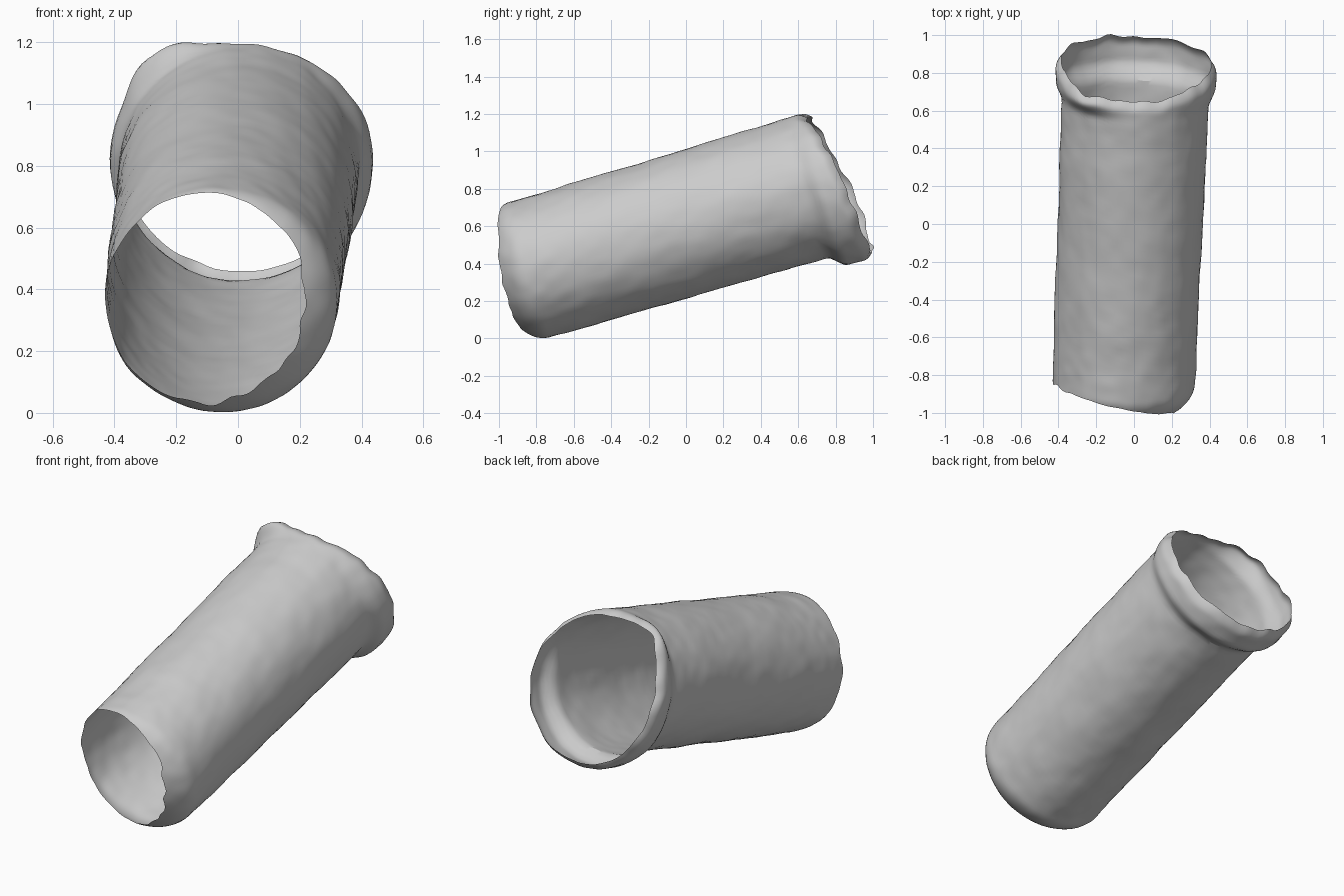
import bpy, bmesh
from math import sin, cos, pi, exp
from mathutils import Vector, noise

if "Cube" in bpy.data.objects:
    bpy.data.objects.remove(bpy.data.objects["Cube"])

# Tilted axis of the tube and its two cross directions
CENTRE = Vector((-0.02, 0, 0.612))
AXIS = Vector((0.04, 1, 0.295)).normalized()
SIDE = AXIS.cross(Vector((0, 0, 1))).normalized()
UP = SIDE.cross(AXIS)
ROWS, SEGMENTS = 76, 112


def ragged(a, seed, size):
    return size * noise.noise(Vector((cos(a) * 4, sin(a) * 4, seed)))


# Oblique open ends: distance along the axis at each angle
def front_rim(a):
    return -0.95 - 0.075 * cos(a + pi / 6) + ragged(a, 3, 0.02)


def back_rim(a):
    return 0.862 - 0.065 * sin(a) + 0.018 * cos(2 * a) + ragged(a, 9, 0.025)


def radius(s, a):
    r = 0.384 + 0.008 * s
    # rounded-in front shoulder
    r -= 0.11 * (max(0, -0.87 - s) / 0.15) ** 2
    # swollen back collar, fuller below and at one upper corner
    w = min(1, max(0, (s - 0.67) / 0.1))
    w = w * w * (3 - 2 * w)
    corner = exp(-((a - 0.71 * pi) / 0.36) ** 2)
    r += w * (0.034 - 0.032 * sin(a) + 0.055 * corner)
    # lip curling inward
    r -= 0.03 * max(0, (s - back_rim(a)) / 0.06 + 1) ** 2
    return r


# Tube wall: one thin open skin
bm = bmesh.new()
rings = []
for i in range(ROWS + 1):
    t = 0.5 - 0.5 * cos(pi * i / ROWS)
    ring = []
    for j in range(SEGMENTS):
        a = 2 * pi * j / SEGMENTS
        if a > 1.5 * pi:
            a -= 2 * pi
        s = front_rim(a) * (1 - t) + back_rim(a) * t
        out = SIDE * cos(a) + UP * sin(a)
        p = CENTRE + AXIS * s + out * radius(s, a)
        p += out * (0.006 * noise.noise(p * 5) + 0.003 * noise.noise(p * 14))
        ring.append(bm.verts.new(p))
    rings.append(ring)
for low, high in zip(rings, rings[1:]):
    for j in range(SEGMENTS):
        k = (j + 1) % SEGMENTS
        bm.faces.new((low[j], low[k], high[k], high[j]))
bmesh.ops.recalc_face_normals(bm, faces=bm.faces)
# keep the outside of the skin facing outward
bm.faces.ensure_lookup_table()
probe = bm.faces[len(bm.faces) // 2]
if probe.normal.dot(probe.calc_center_median() - CENTRE) < 0:
    bmesh.ops.reverse_faces(bm, faces=bm.faces)
mesh = bpy.data.meshes.new("tube_wall")
bm.to_mesh(mesh)
bm.free()
tube = bpy.data.objects.new("tube_wall", mesh)
bpy.context.collection.objects.link(tube)

# Plain grey clay
grey = bpy.data.materials.new("light_grey")
grey.use_nodes = True
colour = (0.6, 0.6, 0.6, 1)
grey.diffuse_color = colour
bsdf = grey.node_tree.nodes["Principled BSDF"]
bsdf.inputs["Base Color"].default_value = colour
bsdf.inputs["Roughness"].default_value = 0.8
mesh.materials.append(grey)

bpy.context.view_layer.objects.active = tube
tube.select_set(True)
bpy.ops.object.shade_smooth_by_angle()
